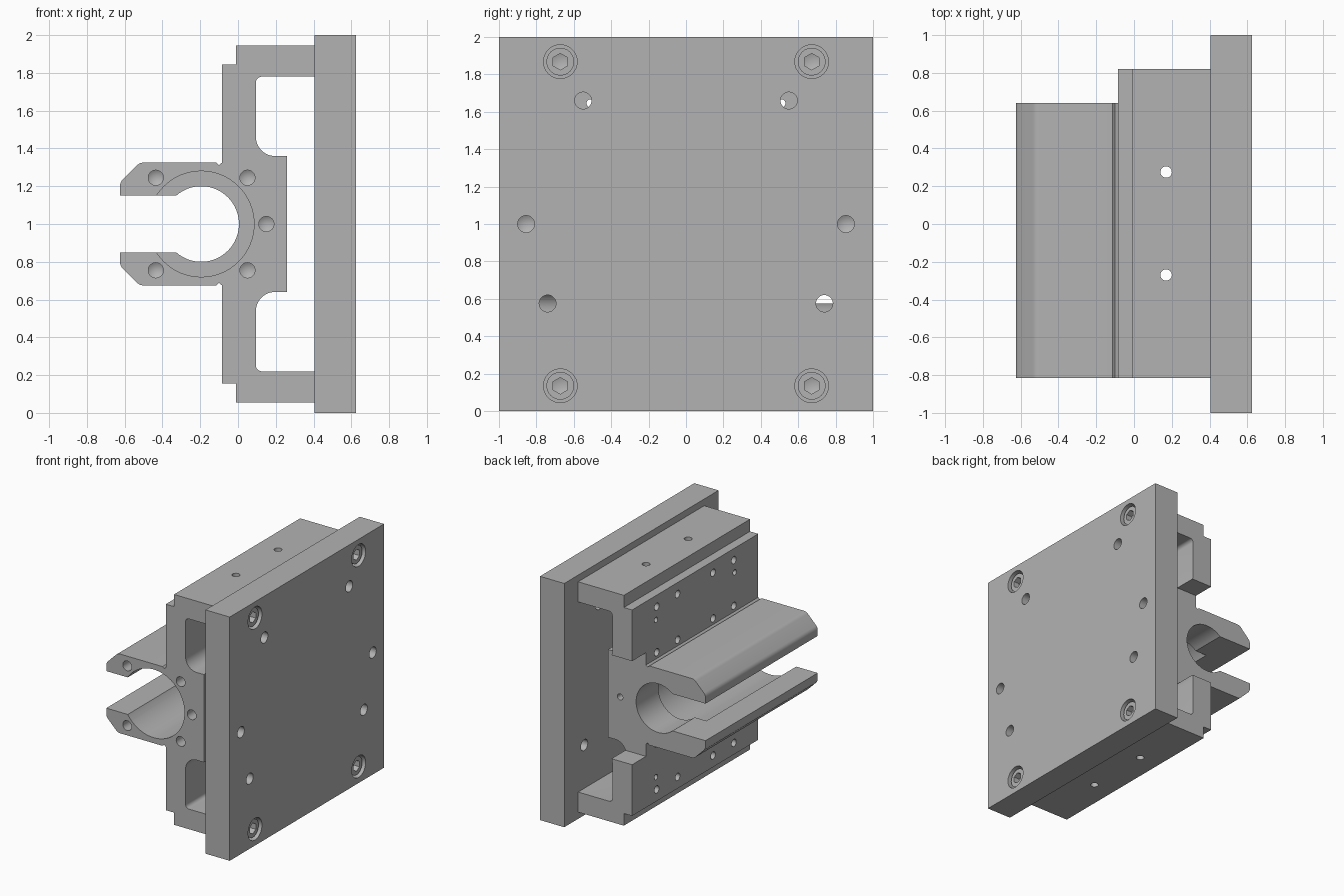
import bpy, bmesh, math
from mathutils import Vector, Matrix

cube = bpy.data.objects.get("Cube")
if cube:
    bpy.data.objects.remove(cube, do_unlink=True)

metal = bpy.data.materials.new("plain grey metal")
metal.use_nodes = True
GREY = (0.45, 0.45, 0.45, 1)
metal.diffuse_color = GREY
metal.node_tree.nodes["Principled BSDF"].inputs["Base Color"].default_value = GREY


def make_object(name, bm):
    bmesh.ops.recalc_face_normals(bm, faces=bm.faces[:])
    mesh = bpy.data.meshes.new(name)
    bm.to_mesh(mesh)
    bm.free()
    mesh.materials.append(metal)
    obj = bpy.data.objects.new(name, mesh)
    bpy.context.collection.objects.link(obj)
    return obj


def activate(obj):
    bpy.ops.object.select_all(action='DESELECT')
    obj.select_set(True)
    bpy.context.view_layer.objects.active = obj


def smooth(obj):
    activate(obj)
    bpy.ops.object.shade_smooth_by_angle(angle=math.radians(25))


def box(bm, low, high):
    low, high = Vector(low), Vector(high)
    m = Matrix.Translation((low + high) / 2) @ Matrix.Diagonal((*(high - low), 1))
    bmesh.ops.create_cube(bm, size=1, matrix=m)


def drill(bm, start, direction, length, radius, tip=0.0, sides=32):
    """Cylinder from start along direction, with an optional pointed end."""
    d = Vector(direction)
    turn = Vector((0, 0, 1)).rotation_difference(d).to_matrix()
    def ring(h):
        return [bm.verts.new(Vector(start) + turn @ Vector((
            radius * math.cos(math.tau * i / sides),
            radius * math.sin(math.tau * i / sides), h))) for i in range(sides)]
    a, b = ring(0), ring(length)
    bm.faces.new(a)
    for i in range(sides):
        j = (i + 1) % sides
        bm.faces.new((a[i], a[j], b[j], b[i]))
    if tip:
        point = bm.verts.new(Vector(start) + d * (length + tip))
        for i in range(sides):
            bm.faces.new((b[i], b[(i + 1) % sides], point))
    else:
        bm.faces.new(b)


def cut(obj, bm):
    cutter = make_object("cutter", bm)
    cutter.hide_render = True
    mod = obj.modifiers.new("cut", 'BOOLEAN')
    mod.operation = 'DIFFERENCE'
    mod.solver = 'EXACT'
    mod.use_self = True
    mod.object = cutter
    activate(obj)
    bpy.ops.object.modifier_apply(modifier=mod.name)
    bpy.data.objects.remove(cutter, do_unlink=True)


def arc(cx, cz, r, a0, a1, n):
    angles = [math.radians(a0 + (a1 - a0) * i / n) for i in range(n + 1)]
    return [(cx + r * math.cos(a), cz + r * math.sin(a)) for a in angles]


# Clamp bracket: upper half outline measured from the centre height, then mirrored
BORE_X, SLOT, FRONT, BACK, JAW_BACK = -0.195, 0.152, -0.815, 0.82, 0.64
open_angle = 180 - math.degrees(math.asin(SLOT / 0.2))
half = [(0.26, 0.36)]
half += arc(0.195, 0.46, 0.1, 270, 180, 10)
half += arc(0.125, 0.75, 0.03, 180, 90, 5)
half += [(0.405, 0.78), (0.405, 0.945), (-0.01, 0.945), (-0.01, 0.845),
         (-0.085, 0.845), (-0.085, 0.325), (-0.1, 0.312), (-0.115, 0.325)]
half += arc(-0.5, 0.275, 0.05, 90, 135, 4)
half += arc(-0.575, 0.2, 0.05, 135, 180, 4)
half += [(-0.625, SLOT)]
half += arc(BORE_X, 0, 0.2, open_angle, 0, 24)
outline = half + [(x, -z) for x, z in reversed(half[:-1])]

bm = bmesh.new()
face = bm.faces.new([bm.verts.new((x, FRONT, 1 + z)) for x, z in outline])
ext = bmesh.ops.extrude_face_region(bm, geom=[face])
bmesh.ops.translate(bm, vec=(0, BACK - FRONT, 0),
                    verts=[v for v in ext["geom"] if isinstance(v, bmesh.types.BMVert)])
bracket = make_object("clamp_bracket", bm)

# Back relief, wide bore and drilled holes of the bracket
bm = bmesh.new()
box(bm, (-1, JAW_BACK, 0.575), (0.38, 1, 1.425))
drill(bm, (BORE_X, FRONT - 0.05, 1), (0, 1, 0), 1.215, 0.28, sides=64)
for x, dz in [(-0.435, 0.245), (-0.435, -0.245), (0.05, 0.245), (0.05, -0.245), (0.15, 0)]:
    drill(bm, (x, FRONT - 0.05, 1 + dz), (0, 1, 0), 0.2, 0.04, 0.025)
drill(bm, (0.15, JAW_BACK + 0.05, 1), (0, -1, 0), 0.2, 0.025, 0.015)
for y in (-0.27, 0.275):
    drill(bm, (0.17, y, -0.1), (0, 0, 1), 2.2, 0.03)
for side in (-1, 1):
    for y in (-0.5, -0.23, 0.23, 0.5):
        drill(bm, (-0.15, y, 1 + side * 0.75), (1, 0, 0), 0.2, 0.03, 0.015)
        drill(bm, (-0.15, y, 1 + side * 0.375), (1, 0, 0), 0.2, 0.03, 0.015)
    for y in (-0.51, 0.51):
        drill(bm, (-0.15, y, 1 + side * 0.645), (1, 0, 0), 0.3, 0.022)
cut(bracket, bm)
smooth(bracket)

# Mounting plate with screw recesses and holes
PLATE_IN, PLATE_OUT = 0.405, 0.625
SCREWS = [(y, z) for y in (-0.672, 0.672) for z in (0.135, 1.868)]
bm = bmesh.new()
box(bm, (PLATE_IN, -1, 0), (PLATE_OUT, 1, 2))
plate = make_object("mounting_plate", bm)
bm = bmesh.new()
for y, z in SCREWS:
    drill(bm, (PLATE_OUT + 0.05, y, z), (-1, 0, 0), 0.17, 0.09)
for side in (-1, 1):
    for y, z in [(0.55, 1.66), (0.74, 0.575)]:
        drill(bm, (PLATE_OUT + 0.05, side * y, z), (-1, 0, 0), 0.4, 0.045)
    drill(bm, (PLATE_OUT + 0.05, side * 0.855, 1), (-1, 0, 0), 0.18, 0.045, 0.025)
cut(plate, bm)
smooth(plate)

# Socket head screws
for number, (y, z) in enumerate(SCREWS, 1):
    bm = bmesh.new()
    drill(bm, (PLATE_OUT - 0.125, y, z), (1, 0, 0), 0.105, 0.074)
    screw = make_object(f"socket_screw_{number}", bm)
    bm = bmesh.new()
    drill(bm, (PLATE_OUT + 0.02, y, z), (-1, 0, 0), 0.09, 0.044, 0.015, sides=6)
    cut(screw, bm)
    smooth(screw)
